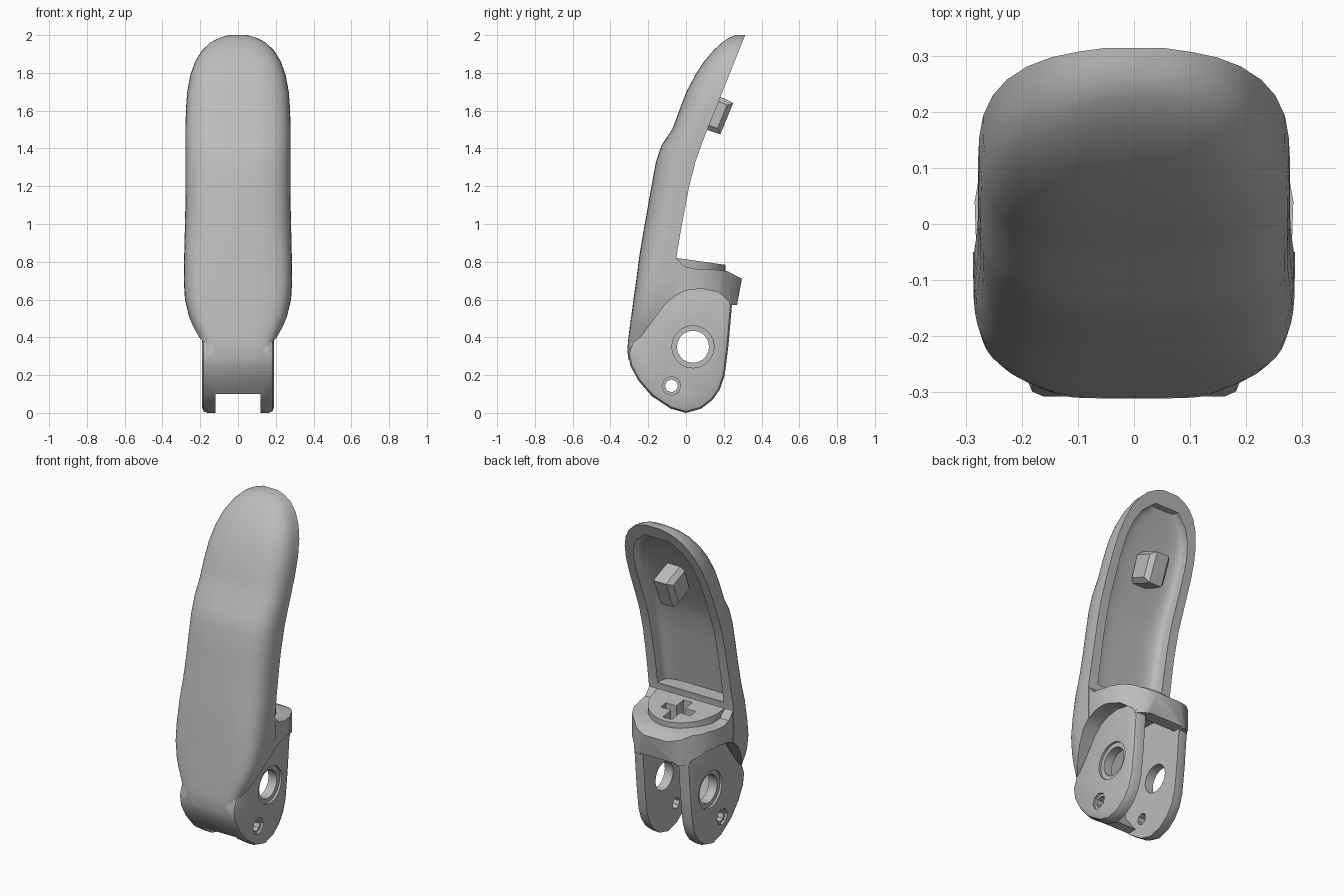
import bpy, bmesh, math

if "Cube" in bpy.data.objects:
    bpy.data.objects.remove(bpy.data.objects["Cube"])

grey = bpy.data.materials.new("plain_grey")
grey.diffuse_color = (0.5, 0.5, 0.5, 1)
grey.use_nodes = True
grey.node_tree.nodes["Principled BSDF"].inputs["Base Color"].default_value = grey.diffuse_color


def make(name, bm):
    bmesh.ops.recalc_face_normals(bm, faces=bm.faces)
    me = bpy.data.meshes.new(name)
    bm.to_mesh(me)
    bm.free()
    me.materials.append(grey)
    ob = bpy.data.objects.new(name, me)
    bpy.context.collection.objects.link(ob)
    return ob


def loft(name, rings):
    """Skin a list of equal-length point rings and cap both ends."""
    bm = bmesh.new()
    vs = [[bm.verts.new(p) for p in r] for r in rings]
    n = len(vs[0])
    for a, b in zip(vs, vs[1:]):
        for i in range(n):
            bm.faces.new((a[i], a[(i + 1) % n], b[(i + 1) % n], b[i]))
    bm.faces.new(vs[0])
    bm.faces.new(vs[-1])
    return make(name, bm)


def side_prism(name, prof, x0, x1, bevel=0.0, seg=2):
    """Extrude a (y, z) profile along x, optionally rounding the cap rims."""
    ob = loft(name, [[(x, y, z) for y, z in prof] for x in (x0, x1)])
    if bevel:
        bm = bmesh.new()
        bm.from_mesh(ob.data)
        rim = [e for e in bm.edges if abs(e.verts[0].co.x - e.verts[1].co.x) < 1e-5]
        bmesh.ops.bevel(bm, geom=rim, offset=bevel, segments=seg, profile=0.5,
                        affect='EDGES', clamp_overlap=True)
        bm.to_mesh(ob.data)
        bm.free()
    return ob


def pin(name, y, z, r, x0, x1, sides):
    """Cylinder along x."""
    return side_prism(name, [(y + r * math.cos(2 * math.pi * i / sides),
                              z + r * math.sin(2 * math.pi * i / sides))
                             for i in range(sides)], x0, x1)


def combine(ob, other, op):
    mod = ob.modifiers.new("b", 'BOOLEAN')
    mod.operation, mod.solver, mod.object = op, 'EXACT', other
    dg = bpy.context.evaluated_depsgraph_get()
    dg.update()
    me = bpy.data.meshes.new_from_object(ob.evaluated_get(dg))
    ob.modifiers.clear()
    ob.data = me
    bpy.data.objects.remove(other)


def d_section(z, yf, yb, w, n, extra=0.0, steps=28):
    """D-shaped outline: flat at the back, rounded towards the front."""
    pts = []
    for i in range(steps + 1):
        a = math.pi * i / steps
        c, s = math.cos(a), math.sin(a)
        pts.append((math.copysign(abs(c) ** (2 / n), c) * w,
                    yb - (yb - yf) * abs(s) ** (2 / n), z))
    if extra:
        pts += [(-w, yb + extra, z), (w, yb + extra, z)]
    return pts


# Curved lever: height, front, back, half width
stations = [
    (0.28, -0.304, -0.06, 0.188), (0.33, -0.311, -0.06, 0.193), (0.38, -0.307, -0.06, 0.205),
    (0.42, -0.302, -0.06, 0.222), (0.46, -0.297, -0.06, 0.241), (0.51, -0.290, -0.06, 0.26),
    (0.60, -0.278, -0.055, 0.281), (0.70, -0.264, -0.05, 0.287), (0.83, -0.247, -0.05, 0.285),
    (0.95, -0.227, -0.03, 0.282), (1.08, -0.204, -0.006, 0.279), (1.20, -0.183, 0.017, 0.278),
    (1.33, -0.159, 0.05, 0.278), (1.42, -0.128, 0.082, 0.278), (1.50, -0.073, 0.113, 0.278),
    (1.60, -0.036, 0.153, 0.276), (1.70, 0.002, 0.193, 0.269), (1.79, 0.05, 0.229, 0.252),
    (1.86, 0.095, 0.257, 0.227), (1.92, 0.146, 0.281, 0.19), (1.96, 0.19, 0.297, 0.148),
    (1.985, 0.225, 0.307, 0.10), (2.0, 0.262, 0.314, 0.05)]
body = loft("lever_handle", [d_section(z, f, b, w, 5.5 if z < 0.4 else max(3.2, 5.5 - 4 * (z - 0.4)))
                             for z, f, b, w in stations])

# Collar behind the lower lever: plan outline trimmed by a side profile
half = [(0.24, -0.15), (0.281, -0.05), (0.284, 0.04), (0.272, 0.11), (0.235, 0.185),
        (0.15, 0.265), (0.07, 0.30)]
plan = half + [(-x, y) for x, y in reversed(half)]
collar = loft("collar", [[(x, y, z) for x, y in plan] for z in (0.4, 0.95)])
combine(collar, side_prism("collar_trim", [
    (-0.3, 0.45), (0.0, 0.45), (0.2, 0.57), (0.27, 0.57), (0.296, 0.71), (0.22, 0.75),
    (0.14, 0.76), (0.05, 0.762), (-0.01, 0.775), (-0.05, 0.82), (-0.3, 0.82)],
    -0.5, 0.5), 'INTERSECT')
combine(body, collar, 'UNION')

# Raised half-round seat on the collar, sloping down to the rear
arc = [math.pi * i / 16 for i in range(17)]
seat = [(0.225 * math.cos(a), -0.04 + 0.25 * math.sin(a)) for a in arc]
seat = [(0.225, -0.1)] + seat + [(-0.225, -0.1)]
combine(body, loft("seat", [[(x, y, 0.735) for x, y in seat],
                            [(x, y, 0.813 - 0.14 * y) for x, y in seat]]), 'UNION')

# Hollow both flanks below the arched border
arch = [(-0.5, -0.1), (-0.5, 0.31), (-0.29, 0.31), (-0.28, 0.375), (-0.24, 0.40), (-0.15, 0.52),
        (-0.11, 0.575), (-0.06, 0.62), (0.0, 0.648), (0.08, 0.658), (0.17, 0.64), (0.22, 0.60),
        (0.24, 0.575), (0.5, 0.56), (0.5, -0.1)]
for s in (-1, 1):
    combine(body, side_prism("flank_cut", arch, s * 0.187, s * 0.5), 'DIFFERENCE')

# Mounting cheeks
cheek = [(-0.307, 0.32), (-0.285, 0.38), (-0.235, 0.42), (-0.15, 0.56), (0.0, 0.67),
         (0.2, 0.64), (0.245, 0.59), (0.225, 0.36), (0.205, 0.2), (0.18, 0.125), (0.14, 0.068),
         (0.08, 0.022), (0.0, 0.0), (-0.08, 0.022), (-0.18, 0.088), (-0.25, 0.168),
         (-0.295, 0.25)]
combine(body, side_prism("cheeks", cheek, -0.19, 0.19, 0.028), 'UNION')

# Gap between the cheeks
gap = [(-0.5, -0.1), (-0.5, 0.1), (-0.13, 0.1), (-0.21, 0.2), (-0.245, 0.34), (-0.18, 0.72),
       (0.2, 0.70), (0.2, 0.578), (0.5, 0.578), (0.5, -0.1)]
combine(body, side_prism("gap_cut", gap, -0.12, 0.12), 'DIFFERENCE')

# Pivot and pin holes with shallow counterbores
for y, z, r, ring, n in ((0.037, 0.35, 0.085, 0.112, 20), (-0.077, 0.143, 0.034, 0.05, 8)):
    combine(body, pin("hole_cut", y, z, r, -0.5, 0.5, n), 'DIFFERENCE')
    for s in (-1, 1):
        combine(body, pin("ring_cut", y, z, ring, s * 0.176, s * 0.3, n), 'DIFFERENCE')

# Recess in the back of the lever, shallower towards its rounded top
rec = []
for z, f, b, w in stations[8:20]:
    z, b = (0.86, -0.045) if z < 0.86 else (z, b)
    t = min(1, max(0, (z - 1.55) / 0.385))
    rec.append(d_section(z, b - (0.46 - 0.18 * t) * (b - f), b,
                         0.222 * (1 - t ** 2.8) ** (1 / 2.2), 4.5, 0.12))
combine(body, loft("recess_cut", rec), 'DIFFERENCE')

# Keyed slot through the seat
slot = [(0.03, -0.02), (0.03, 0.05), (0.10, 0.05), (0.10, 0.10), (0.03, 0.10), (0.03, 0.18)]
slot += [(-x, y) for x, y in reversed(slot)]
combine(body, loft("slot_cut", [[(x, y, z) for x, y in slot] for z in (0.66, 0.9)]), 'DIFFERENCE')

# Latch peg standing on the recess floor
peg = side_prism("latch_peg", [(0.25, 1.64), (0.182, 1.475), (0.12, 1.495), (0.03, 1.535),
                               (0.095, 1.705), (0.21, 1.662)], -0.068, 0.068, 0.026, 1)

for ob in (body, peg):
    bpy.ops.object.select_all(action='DESELECT')
    ob.select_set(True)
    bpy.context.view_layer.objects.active = ob
    bpy.ops.object.shade_smooth_by_angle(angle=math.radians(32))
